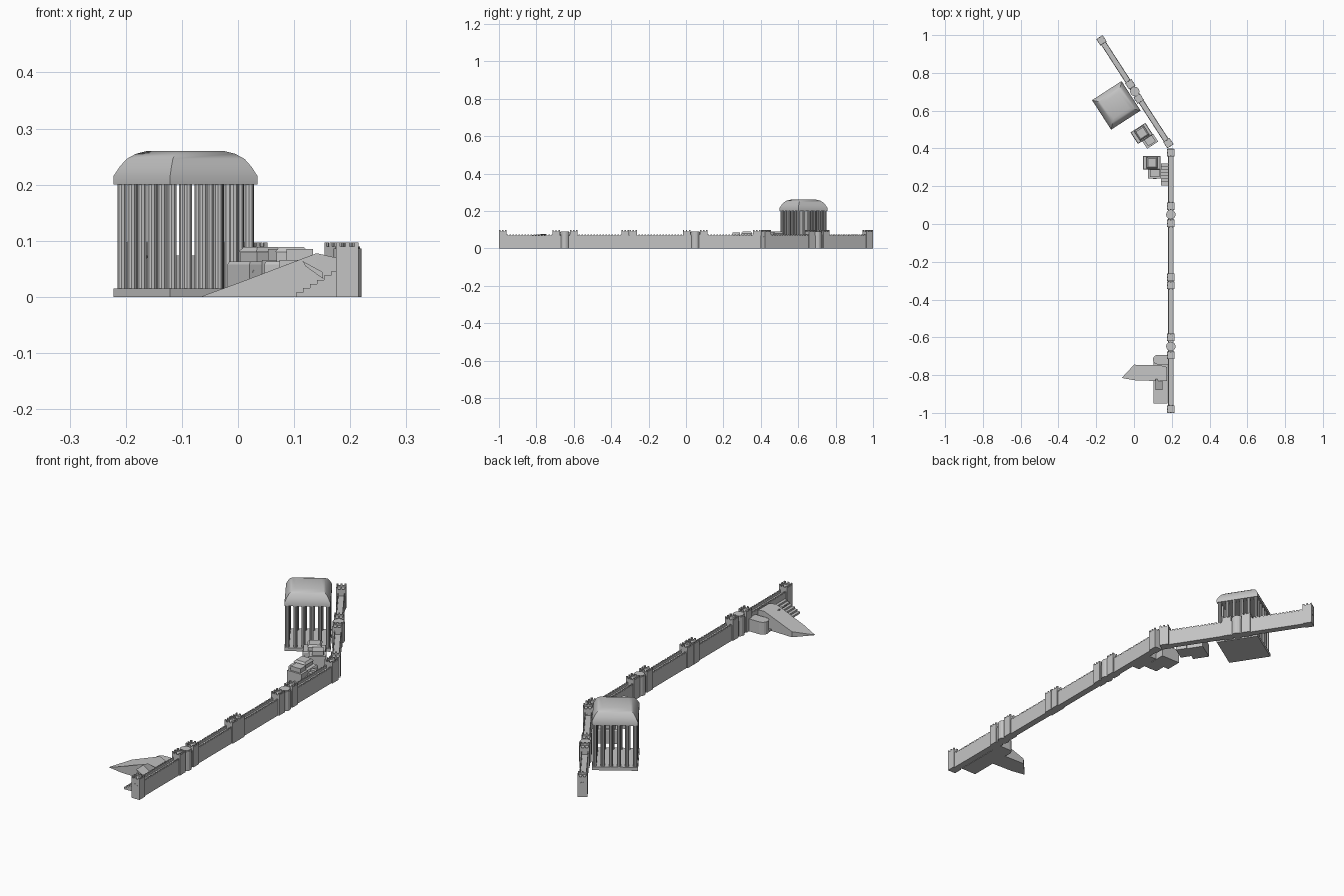
import bpy, bmesh, math
from mathutils import Matrix, Vector

if "Cube" in bpy.data.objects:
    bpy.data.objects.remove(bpy.data.objects["Cube"])

stone = bpy.data.materials.new("grey stone")
stone.diffuse_color = (0.55, 0.55, 0.55, 1)
stone.use_nodes = True
stone.node_tree.nodes["Principled BSDF"].inputs["Base Color"].default_value = stone.diffuse_color


def finish(bm, name, xform=None):
    if xform is not None:
        bm.transform(xform)
    bmesh.ops.recalc_face_normals(bm, faces=bm.faces)
    me = bpy.data.meshes.new(name)
    bm.to_mesh(me)
    bm.free()
    me.materials.append(stone)
    ob = bpy.data.objects.new(name, me)
    bpy.context.collection.objects.link(ob)
    return ob


def box(bm, x0, x1, y0, y1, z0, z1, taper=1.0):
    c = Vector(((x0 + x1) / 2, (y0 + y1) / 2))
    vs = bmesh.ops.create_cube(bm, size=1)["verts"]
    for v in vs:
        k = taper if v.co.z > 0 else 1
        v.co = (c.x + v.co.x * (x1 - x0) * k, c.y + v.co.y * (y1 - y0) * k,
                z0 + (v.co.z + 0.5) * (z1 - z0))


def cylinder(bm, x, y, r, z0, z1, n):
    bmesh.ops.create_cone(bm, cap_ends=True, segments=n, radius1=r, radius2=r, depth=z1 - z0,
                          matrix=Matrix.Translation((x, y, (z0 + z1) / 2)))


def prism(bm, pts, vec):
    # flat outline extruded along a vector
    f = bm.faces.new([bm.verts.new(p) for p in pts])
    r = bmesh.ops.extrude_face_region(bm, geom=[f])
    top = [g for g in r["geom"] if isinstance(g, bmesh.types.BMVert)]
    bmesh.ops.translate(bm, verts=top, vec=vec)
    return top


def arch(bm, x, y, z, w, h, depth):
    # thin arched door plate facing -y
    pts = [(x - w / 2, y, z), (x + w / 2, y, z)]
    for i in range(7):
        a = math.pi * i / 6
        pts.append((x + w / 2 * math.cos(a), y, z + h - w / 2 + w / 2 * math.sin(a)))
    prism(bm, pts, (0, -depth, 0))


def place(x, y, angle):
    return Matrix.Translation((x, y, 0)) @ Matrix.Rotation(angle, 4, 'Z')


BEND = math.atan2(0.354, 0.547)      # turn of the second wall run


def wall(name, x, y, angle, length):
    # wall body, twin parapets and merlons, running along local +y
    bm = bmesh.new()
    box(bm, -0.015, 0.015, 0, length, 0, 0.06)
    n = int(length / 0.016)
    for s in (-1, 1):
        box(bm, s * 0.013 - 0.002, s * 0.013 + 0.002, 0, length, 0.06, 0.069)
        for i in range(n):
            c = (i + 0.5) * length / n
            box(bm, s * 0.013 - 0.002, s * 0.013 + 0.002, c - 0.005, c + 0.005, 0.069, 0.074)
    finish(bm, name, place(x, y, angle))


def tower(name, x, y, angle):
    bm = bmesh.new()
    h = 0.02
    box(bm, -h, h, -h, h, 0, 0.084)
    for s in (-1, 1):
        c = s * (h - 0.002)
        box(bm, c - 0.002, c + 0.002, -h, h, 0.084, 0.09)
        box(bm, -h + 0.004, h - 0.004, c - 0.002, c + 0.002, 0.084, 0.09)
        for t in (-0.0165, 0, 0.0165):
            box(bm, c - 0.002, c + 0.002, t - 0.0035, t + 0.0035, 0.09, 0.097)
            box(bm, t - 0.0035, t + 0.0035, c - 0.002, c + 0.002, 0.09, 0.097)
    arch(bm, 0, -h, 0.045, 0.021, 0.022, 0.0006)
    arch(bm, 0, h + 0.0006, 0.045, 0.021, 0.022, 0.0006)
    finish(bm, name, place(x, y, angle))


def gate_drum(name, x, y):
    bm = bmesh.new()
    cylinder(bm, x, y, 0.025, 0, 0.086, 16)
    cylinder(bm, x, y, 0.022, 0.086, 0.09, 16)
    finish(bm, name)


# City wall: straight run and angled run
X = 0.195
wall("straight_wall", X, -0.98, 0, 1.38)
wall("angled_wall", 0.19, 0.413, BEND, 0.66)

# Square towers and round gate drums
for i, y in enumerate((-0.98, -0.695, -0.60, -0.325, -0.282, 0.003, 0.095, 0.378)):
    tower(f"wall_tower_{i}", X, y, 0)
for i, (x, y) in enumerate(((0.182, 0.428), (0.025, 0.663), (-0.02, 0.740), (-0.172, 0.972))):
    tower(f"angled_wall_tower_{i}", x, y, BEND)
for i, (x, y) in enumerate(((X, -0.648), (X, 0.05), (0.004, 0.702))):
    gate_drum(f"gate_drum_{i}", x, y)

# Temple: plinth, ring of columns, vaulted roof
T = place(-0.0935, 0.628, BEND)
H = 0.093
bm = bmesh.new()
box(bm, -H, H, -H, H, 0, 0.015)
finish(bm, "temple_base", T)

bm = bmesh.new()
N, R = 6, 0.0085
for i in range(N):
    for j in range(N):
        if i in (0, N - 1) or j in (0, N - 1):
            p = [(-1 + 2 * k / (N - 1)) * (H - 0.011) for k in (i, j)]
            cylinder(bm, p[0], p[1], R, 0.015, 0.2, 10)
finish(bm, "temple_columns", T)

bm = bmesh.new()
rings = []
for half, z in ((H, 0.2), (H, 0.215), (0.085, 0.232), (0.076, 0.246), (0.064, 0.255), (0.05, 0.26)):
    rings.append([bm.verts.new((a * half, b * half, z)) for a, b in ((-1, -1), (1, -1), (1, 1), (-1, 1))])
for lo, hi in zip(rings, rings[1:]):
    for k in range(4):
        bm.faces.new((lo[k], lo[(k + 1) % 4], hi[(k + 1) % 4], hi[k]))
bm.faces.new(rings[0])
bm.faces.new(rings[-1])
roof = finish(bm, "temple_roof", T)
bpy.context.view_layer.objects.active = roof
roof.select_set(True)
bpy.ops.object.shade_smooth_by_angle(angle=math.radians(30))
roof.select_set(False)


# Houses: main block with upper storey, and a side wing
def house(name, m):
    bm = bmesh.new()
    box(bm, -0.047, 0.047, -0.022, 0.05, 0, 0.058)
    box(bm, -0.047, 0.047, -0.022, 0.05, 0.058, 0.063, 0.94)
    box(bm, -0.025, 0.028, -0.012, 0.042, 0.063, 0.08)
    box(bm, -0.028, 0.031, -0.015, 0.045, 0.08, 0.089, 0.75)
    box(bm, -0.02, 0.05, -0.07, -0.022, 0, 0.066)
    box(bm, -0.008, 0.04, -0.062, -0.022, 0.066, 0.085)
    arch(bm, 0.015, -0.07, 0.0, 0.018, 0.03, 0.0006)
    arch(bm, -0.033, -0.022, 0.028, 0.016, 0.022, 0.0006)
    finish(bm, name, m)


house("house_by_wall", place(0.094, 0.31, 0))
house("angled_house", place(0.048, 0.468, BEND))

# Stair up to the walkway beside the first house
bm = bmesh.new()
for i in range(7):
    box(bm, 0.143, 0.18, 0.205 + i * 0.0165, 0.205 + (i + 1) * 0.0165, 0, 0.009 * (i + 1))
finish(bm, "wall_stair")

# Long stepped bank against the wall
bm = bmesh.new()
for i in range(6):
    box(bm, 0.103 + i * 0.0125, 0.1155 + i * 0.0125, -0.95, -0.72, 0, 0.008 + 0.0075 * i)
finish(bm, "stepped_bank")

# Rounded buttress beside the bank
bm = bmesh.new()
cylinder(bm, 0.125, -0.718, 0.025, 0, 0.055, 16)
box(bm, 0.125, 0.18, -0.743, -0.693, 0, 0.055)
finish(bm, "rounded_buttress")

# Slanted slab leaning over the bank
bm = bmesh.new()
prism(bm, [(0.115, -0.88, 0.064), (0.12, -0.88, 0.055), (0.152, -0.88, 0.032), (0.15, -0.88, 0.045)],
      (0, 0.06, 0))
finish(bm, "leaning_slab")

# Earth ramp, tapering to a point and rising to the wall top
bm = bmesh.new()
foot = [(-0.065, -0.815), (0.0, -0.827), (0.14, -0.832), (0.175, -0.832),
        (0.175, -0.757), (0.14, -0.748), (0.0, -0.745)]
for v in prism(bm, [(x, y, 0) for x, y in foot], (0, 0, 0.01)):
    v.co.z = 0.07 if v.co.x > 0.16 else max(0.001, 0.38 * (v.co.x + 0.065))
finish(bm, "earth_ramp")
